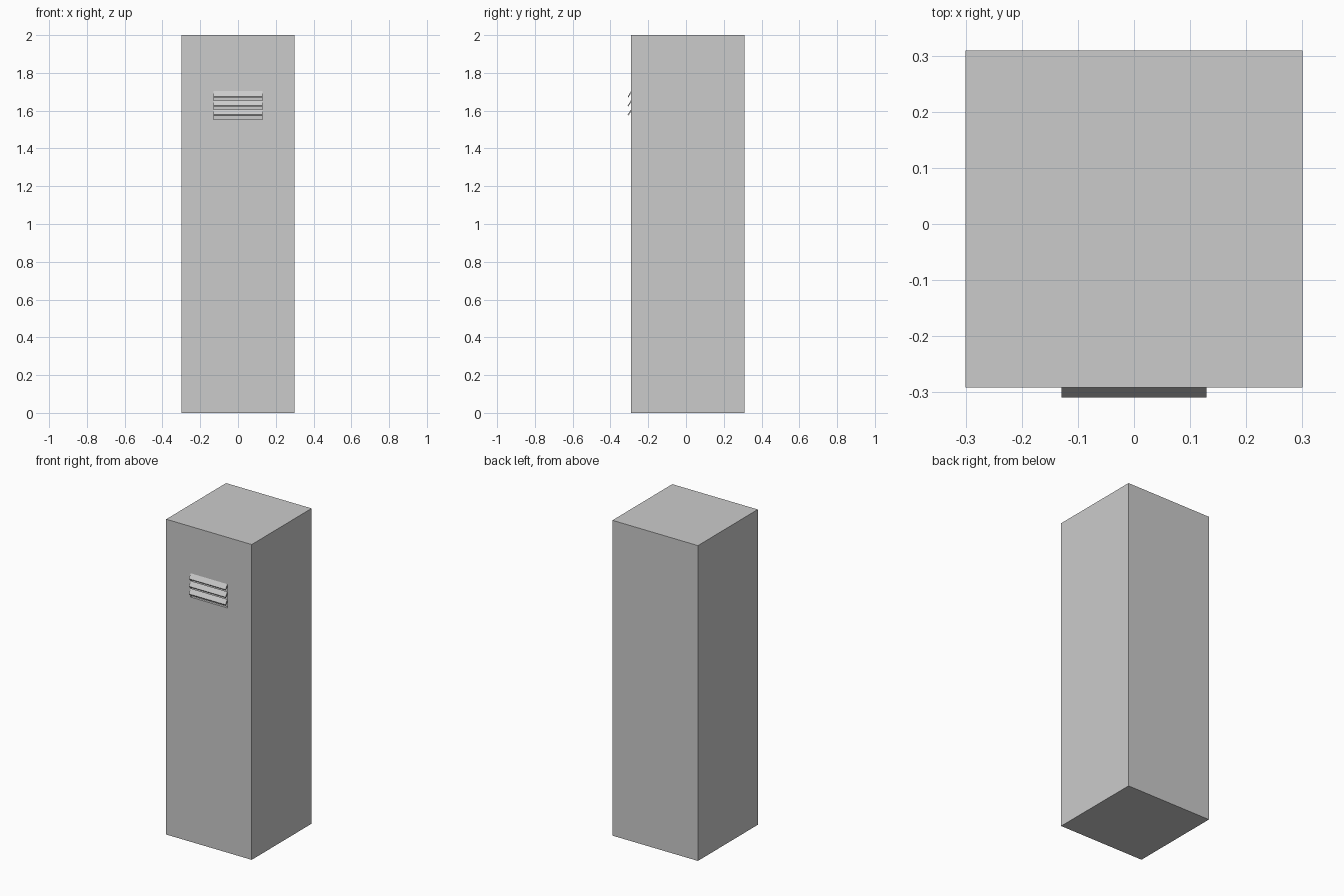
import bpy, bmesh

if "Cube" in bpy.data.objects:
    bpy.data.objects.remove(bpy.data.objects["Cube"])

FRONT, BACK = -0.291, 0.309
VENT_W, VENT_LOW, VENT_HIGH = 0.129, 1.552, 1.703


def add_object(name, bm):
    bmesh.ops.recalc_face_normals(bm, faces=bm.faces[:])
    mesh = bpy.data.meshes.new(name)
    bm.to_mesh(mesh)
    bm.free()
    obj = bpy.data.objects.new(name, mesh)
    bpy.context.collection.objects.link(obj)
    return obj


def extrude_x(name, profile, half_width):
    """Extrude a (y, z) outline symmetrically along x."""
    bm = bmesh.new()
    face = bm.faces.new([bm.verts.new((-half_width, y, z)) for y, z in profile])
    ext = bmesh.ops.extrude_face_region(bm, geom=[face])
    moved = [v for v in ext["geom"] if isinstance(v, bmesh.types.BMVert)]
    bmesh.ops.translate(bm, verts=moved, vec=(2 * half_width, 0, 0))
    return add_object(name, bm)


def rect(y0, y1, z0, z1):
    return [(y0, z0), (y1, z0), (y1, z1), (y0, z1)]


# Locker body
body = extrude_x("locker_body", rect(FRONT, BACK, 0, 2), 0.3)

# Shallow vent opening in the front
cutter = extrude_x("vent_cutter", rect(FRONT - 0.05, FRONT + 0.015, VENT_LOW, VENT_HIGH), VENT_W)
cutter.hide_render = True
cutter.hide_set(True)
cut = body.modifiers.new("vent_opening", "BOOLEAN")
cut.object = cutter
cut.operation = "DIFFERENCE"
cut.solver = "EXACT"

# Slanted vent slats, lower edge standing proud of the front
for i in range(3):
    z = VENT_HIGH - 0.048 * i
    slat = [(FRONT, z), (-0.309, z - 0.028), (-0.306, z - 0.034), (FRONT + 0.003, z - 0.008)]
    extrude_x(f"vent_slat_{i + 1}", slat, VENT_W)
